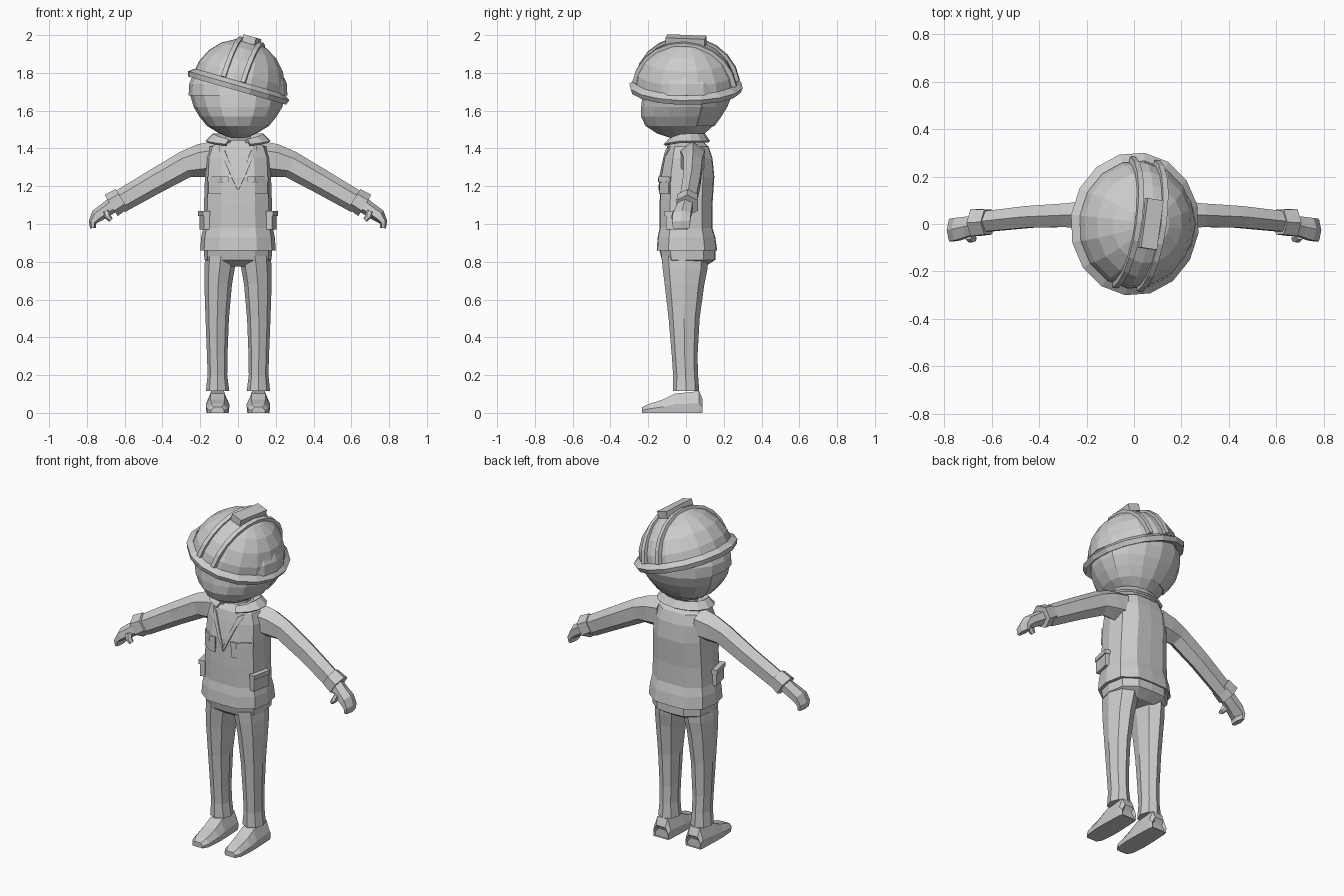
import bpy, bmesh, math
from mathutils import Vector, Matrix

if "Cube" in bpy.data.objects:
    bpy.data.objects.remove(bpy.data.objects["Cube"])

GREY = bpy.data.materials.new("plain_grey")
GREY.diffuse_color = (0.6, 0.6, 0.6, 1)
GREY.use_nodes = True
GREY.node_tree.nodes["Principled BSDF"].inputs["Base Color"].default_value = GREY.diffuse_color


def finish(name, bm, mirror=False, thick=0):
    bmesh.ops.remove_doubles(bm, verts=bm.verts, dist=0.0005)
    bmesh.ops.recalc_face_normals(bm, faces=bm.faces)
    me = bpy.data.meshes.new(name)
    bm.to_mesh(me)
    bm.free()
    me.materials.append(GREY)
    ob = bpy.data.objects.new(name, me)
    bpy.context.collection.objects.link(ob)
    if thick:
        mod = ob.modifiers.new("thickness", 'SOLIDIFY')
        mod.thickness, mod.offset = thick, 0
    if mirror:
        ob.modifiers.new("mirror", 'MIRROR')
    return ob


def skin(rings, caps=True, closed=True):
    """Join equal rings of points with quads."""
    bm = bmesh.new()
    rows = [[bm.verts.new(p) for p in r] for r in rings]
    n = len(rows[0])
    for a, b in zip(rows, rows[1:]):
        for i in range(n if closed else n - 1):
            j = (i + 1) % n
            bm.faces.new((a[i], a[j], b[j], b[i]))
    if caps:
        bm.faces.new(rows[0])
        bm.faces.new(rows[-1])
    return bm


def oval(z, w, f, b, n=16, cx=0):
    """Horizontal ring with different front and back depth."""
    pts = []
    for i in range(n):
        t = 2 * math.pi * i / n
        c = -math.cos(t)
        pts.append((cx + w * math.sin(t), c * (f if c < 0 else b), z))
    return pts


def boxy(z, w, f, b):
    """Twelve-sided body section with a broad front and back."""
    half = [(0, -f), (.5 * w, -.97 * f), (.9 * w, -.6 * f), (w, 0),
            (.9 * w, .6 * b), (.5 * w, .97 * b), (0, b)]
    return [(x, y, z) for x, y in half] + [(-x, y, z) for x, y in half[5:0:-1]]


def tube(path, n=6):
    """Limb through (x, y, z, half height, half depth), bending in the xz plane."""
    rings = []
    for i, (x, y, z, h, d) in enumerate(path):
        a, b = path[max(i - 1, 0)], path[min(i + 1, len(path) - 1)]
        t = Vector((b[0] - a[0], 0, b[2] - a[2])).normalized()
        up = Vector((-t.z, 0, t.x))
        ring = []
        for k in range(n):
            g = 2 * math.pi * (k + .5) / n
            ring.append(Vector((x, y, z)) + up * h * 1.1 * math.sin(g)
                        + Vector((0, d * 1.1 * math.cos(g), 0)))
        rings.append(ring)
    return skin(rings)


def block(center, size, rot=Matrix()):
    bm = bmesh.new()
    bmesh.ops.create_cube(bm, size=1, matrix=Matrix.Translation(center) @ rot
                          @ Matrix.Diagonal((*size, 1)))
    return bm


# Head
HEAD = [(1.455, .04, .08, .05), (1.48, .10, .155, .10), (1.52, .165, .215, .145),
        (1.57, .205, .238, .18), (1.62, .235, .238, .21), (1.68, .252, .23, .235),
        (1.74, .25, .22, .235), (1.81, .22, .19, .20), (1.88, .14, .12, .13)]
finish("head", skin([oval(*r) for r in HEAD]))

# Hair at the back and under the helmet
bm = skin([oval(z, w * 1.025, f * 1.02, b * 1.025) for z, w, f, b in HEAD], caps=False)
bald = []
for face in bm.faces:
    c = face.calc_center_median()
    if not (c.z > 1.7 or (c.y > .06 and c.z > 1.53)):
        bald.append(face)
bmesh.ops.delete(bm, geom=bald, context='FACES')
finish("hair", bm, thick=.006)

# Neck
finish("neck", skin([oval(1.40, .075, .06, .08, 10), oval(1.50, .07, .05, .08, 10)]))

# Helmet, tilted to one side
TILT = (Matrix.Translation((0, 0, 1.72)) @ Matrix.Rotation(math.radians(16), 4, 'Y')
        @ Matrix.Rotation(math.radians(-8), 4, 'Z'))


def helmet_part(name, bm):
    bm.transform(TILT)
    finish(name, bm)


dome = []
for k in range(6):
    a = math.radians(88 * k / 5)
    dome.append(oval(.26 * math.sin(a), .252 * math.cos(a), .275 * math.cos(a), .27 * math.cos(a)))
helmet_part("helmet_dome", skin(dome))
helmet_part("helmet_brim", skin([oval(-.003, .235, .255, .25), oval(-.015, .272, .295, .292),
                                 oval(.012, .282, .303, .303), oval(.035, .250, .273, .268)],
                                caps=False))
for side, label in ((-1, "left"), (1, "right")):
    rings = []
    for k in range(11):
        a = math.radians(8 + 164 * k / 10)
        ring = []
        for x, s in ((.040, .93), (.068, .93), (.066, 1.025), (.042, 1.025)):
            ring.append((side * x, -.275 * s * math.cos(a), .26 * s * math.sin(a)))
        rings.append(ring)
    helmet_part("helmet_rib_" + label, skin(rings))
helmet_part("helmet_crest", block((0, 0, .262), (.07, .21, .040)))

# Jacket body
JACKET = [(.86, .20, .155, .165), (.93, .195, .15, .155), (.98, .185, .14, .14),
          (1.10, .18, .14, .14), (1.25, .175, .135, .15), (1.35, .17, .115, .14),
          (1.41, .15, .10, .12), (1.445, .09, .07, .08)]
finish("jacket_body", skin([boxy(*r) for r in JACKET]))


def front_y(x, z):
    """Depth of the jacket front at a given place."""
    for a, b in zip(JACKET, JACKET[1:]):
        if a[0] <= z <= b[0]:
            t = (z - a[0]) / (b[0] - a[0])
            w, f = (a[i] + (b[i] - a[i]) * t for i in (1, 2))
    u = x / w
    if u < .5:
        return -f * (1 - .06 * u)
    if u < .9:
        return -f * (.97 - .37 * (u - .5) / .4)
    return -f * .6 * (1 - u) / .1


def panel(name, columns, lift=.004, thick=.008):
    """Thin plate laid on the jacket front, from (x, low z, high z) columns."""
    rows = []
    for k in range(4):
        row = []
        for x, lo, hi in columns:
            z = lo + (hi - lo) * k / 3
            row.append((x, front_y(x, z) - lift, z))
        rows.append(row)
    finish(name, skin(rings=rows, caps=False, closed=False), True, thick)


panel("chest_pocket", [(.055, 1.16, 1.25), (.088, 1.16, 1.25), (.155, 1.16, 1.25)])
panel("chest_pocket_flap", [(.05, 1.225, 1.252), (.088, 1.22, 1.252), (.16, 1.225, 1.252)], .01)
panel("lapel", [(.002, 1.18, 1.21), (.04, 1.26, 1.31), (.07, 1.33, 1.39), (.10, 1.39, 1.41)])

# Side pockets
turn = Matrix.Rotation(math.radians(-12), 4, 'Z')
finish("side_pocket", block((.178, -.05, 1.015), (.03, .11, .09), turn), True)
finish("side_pocket_flap", block((.180, -.05, 1.055), (.038, .12, .025), turn), True)

# Folded collar, open at the front
low, mid, top = [], [], []
for k in range(13):
    t = math.radians(22 + 316 * k / 12)
    s, c = math.sin(t), -math.cos(t)
    drop = max(0, -c) ** 2
    low.append((.17 * s, .122 * c, 1.435 - .02 * drop))
    mid.append((.135 * s, .10 * c, 1.472 - .035 * drop))
    top.append((.095 * s, .08 * c, 1.445 - .02 * drop))
finish("collar", skin([low, mid, top], caps=False, closed=False), thick=.014)

# Arms, cuffs and hands
finish("sleeve", tube([(.12, .035, 1.345, .085, .07), (.20, .037, 1.335, .08, .062),
                       (.28, .037, 1.315, .065, .052), (.44, .03, 1.225, .06, .048),
                       (.63, .01, 1.115, .055, .045)]), True)
finish("cuff", tube([(.615, .008, 1.133, .055, .055), (.672, .006, 1.098, .06, .06)]), True)
finish("hand", tube([(.65, 0, 1.11, .038, .04), (.70, -.012, 1.075, .035, .045),
                     (.745, -.022, 1.045, .033, .05), (.770, -.026, 1.01, .019, .05),
                     (.768, -.026, .978, .014, .045)]), True)
finish("thumb", tube([(.70, -.045, 1.07, .018, .022), (.69, -.058, 1.04, .016, .02),
                      (.672, -.06, 1.02, .011, .014)]), True)

# Trousers
finish("trouser_hips", skin([boxy(.92, .175, .135, .14), boxy(.86, .18, .14, .155),
                             boxy(.81, .178, .128, .155), boxy(.775, .12, .08, .10)]))
LEG = [(.83, .09, .084, -.005, .125), (.76, .098, .080, -.005, .118),
       (.68, .105, .073, -.008, .105), (.50, .110, .062, -.01, .082),
       (.30, .110, .054, -.007, .068), (.20, .109, .052, -.002, .066),
       (.115, .108, .062, 0, .070)]
leg_rings = []
for z, cx, w, cy, d in LEG:
    leg_rings.append([(x, y + cy, z) for x, y, z in oval(z, w, d, d, 8, cx)])
finish("trouser_leg", skin(leg_rings), True)

# Shoes
SHOE = [(-.232, .035, .03), (-.20, .055, .046), (-.12, .062, .072), (-.06, .062, .102),
        (.07, .056, .115), (.088, .050, .07), (.075, .045, .045)]
shoe_rings = []
for y, w, h in SHOE:
    half = [(w * .95, 0), (w, h * .45), (w * .6, h)]
    shoe_rings.append([(.108 + x, y, z) for x, z in half]
                      + [(.108 - x, y, z) for x, z in reversed(half)])
finish("shoe", skin(shoe_rings), True)
